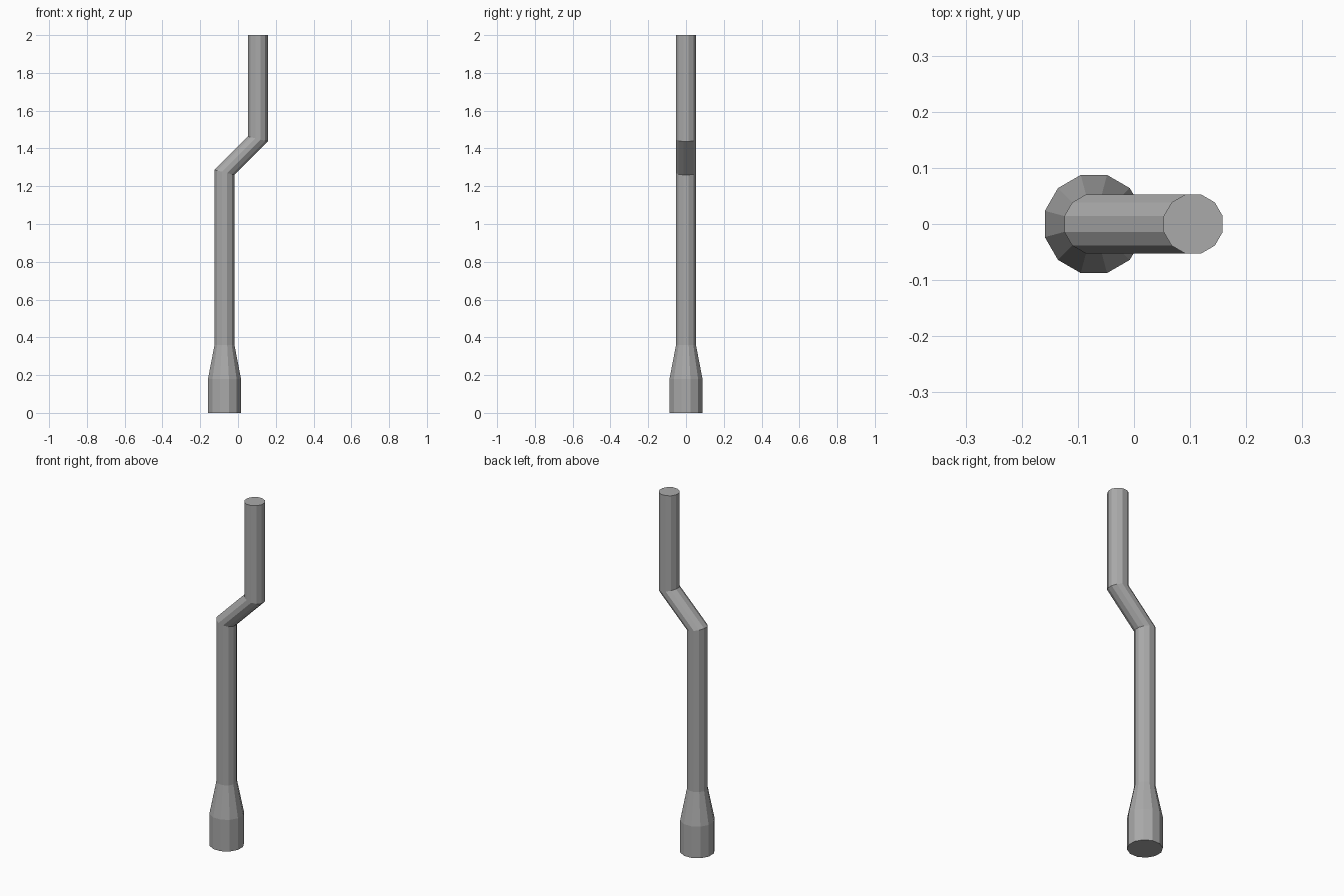
import bpy, bmesh, math

if "Cube" in bpy.data.objects:
    bpy.data.objects.remove(bpy.data.objects["Cube"])

SIDES = 12
grey = bpy.data.materials.new("grey metal")
grey.diffuse_color = (0.4, 0.4, 0.4, 1)
grey.use_nodes = True
grey.node_tree.nodes["Principled BSDF"].inputs["Base Color"].default_value = grey.diffuse_color


def tube(name, rings):
    """Loft 12-sided rings given as (centre x, centre z, radius, z slope along x)."""
    bm = bmesh.new()
    loops = []
    for cx, cz, r, slope in rings:
        loop = []
        for i in range(SIDES):
            a = math.tau * (i + 0.5) / SIDES
            dx, dy = r * math.cos(a), r * math.sin(a)
            loop.append(bm.verts.new((cx + dx, dy, cz + slope * dx)))
        loops.append(loop)
    for low, high in zip(loops, loops[1:]):
        for i in range(SIDES):
            j = (i + 1) % SIDES
            bm.faces.new((low[i], low[j], high[j], high[i]))
    bm.faces.new(loops[0][::-1])
    bm.faces.new(loops[-1])
    me = bpy.data.meshes.new(name)
    bm.to_mesh(me)
    bm.free()
    me.materials.append(grey)
    ob = bpy.data.objects.new(name, me)
    bpy.context.collection.objects.link(ob)
    return ob


LOW_X, HIGH_X = -0.0715, 0.1055
BASE_R, POLE_R = 0.0905, 0.0545

# One continuous post: wide foot, taper, straight pole, 45 degree offset, top pole
tube("bent_post", [
    (LOW_X, 0.0, BASE_R, 0),
    (LOW_X, 0.18, BASE_R, 0),
    (LOW_X, 0.36, POLE_R, 0),
    (LOW_X, 1.273, POLE_R, -0.25),
    (HIGH_X, 1.45, POLE_R, -0.25),
    (HIGH_X, 2.0, POLE_R, 0),
])
